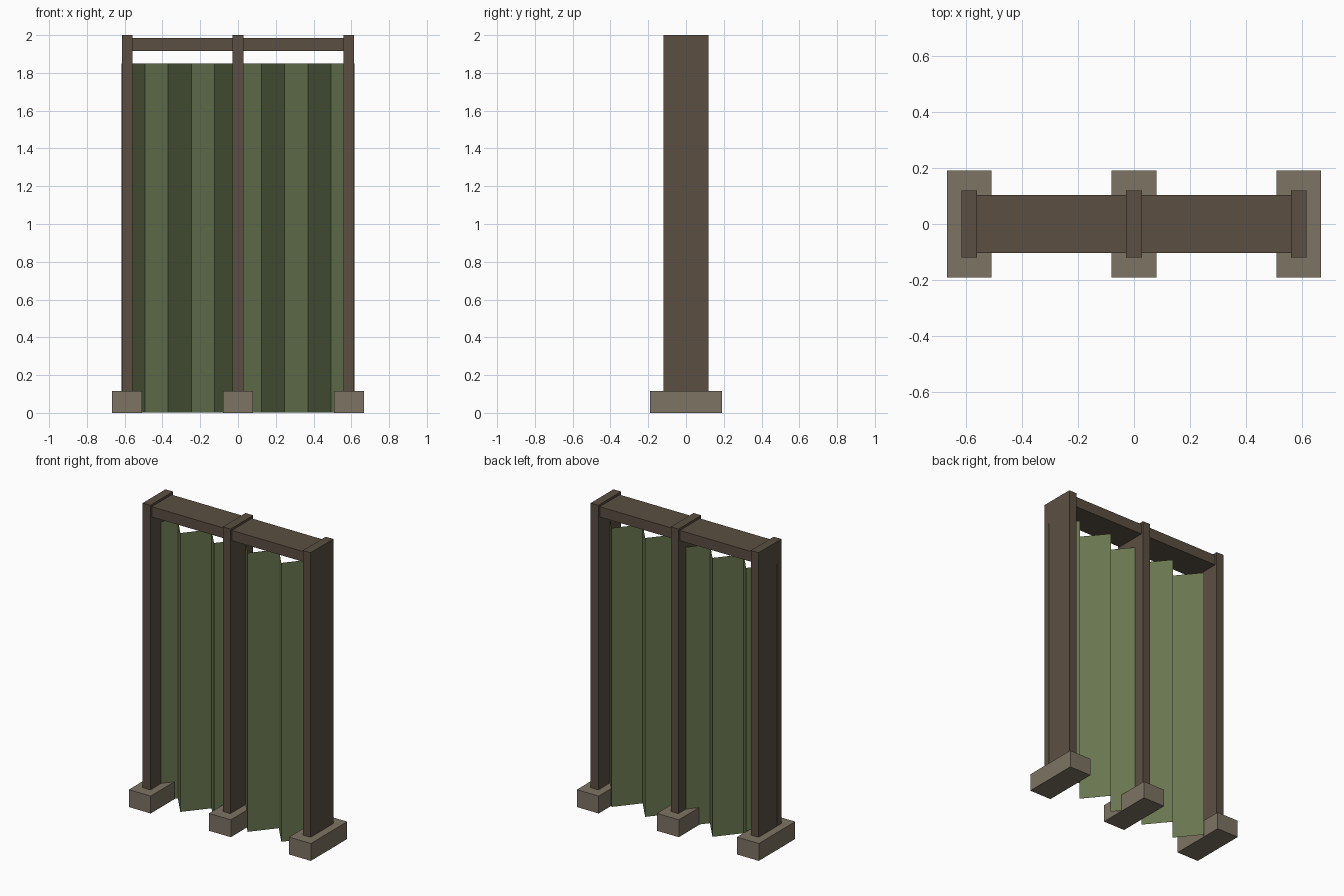
import bpy
import bmesh

cube = bpy.data.objects.get("Cube")
if cube:
    bpy.data.objects.remove(cube, do_unlink=True)


def make_material(name, rgb):
    mat = bpy.data.materials.new(name)
    mat.use_nodes = True
    colour = (*rgb, 1.0)
    mat.diffuse_color = colour
    bsdf = mat.node_tree.nodes["Principled BSDF"]
    bsdf.inputs["Base Color"].default_value = colour
    bsdf.inputs["Roughness"].default_value = 0.9
    return mat


wood = make_material("dark wood", (0.105, 0.078, 0.054))
stone = make_material("grey stone", (0.205, 0.172, 0.125))
cloth = make_material("olive cloth", (0.14, 0.18, 0.078))


def add_object(name, bm, mat):
    mesh = bpy.data.meshes.new(name)
    bm.to_mesh(mesh)
    bm.free()
    mesh.materials.append(mat)
    obj = bpy.data.objects.new(name, mesh)
    bpy.context.collection.objects.link(obj)
    return obj


def box(name, x, half_x, half_y, z0, z1, mat):
    bm = bmesh.new()
    bmesh.ops.create_cube(bm, size=2)
    bmesh.ops.scale(bm, vec=(half_x, half_y, (z1 - z0) / 2), verts=bm.verts)
    bmesh.ops.translate(bm, vec=(x, 0, (z0 + z1) / 2), verts=bm.verts)
    return add_object(name, bm, mat)


SPAN = 0.587       # distance from the centre to an end post
BASE_TOP = 0.115

# Three posts, each on a stone foot
for side, label in ((-1, "right"), (0, "middle"), (1, "left")):
    box(label + "_foot", side * SPAN, 0.08, 0.19, 0, BASE_TOP, stone)
    box(label + "_post", side * SPAN, 0.028, 0.119, BASE_TOP - 0.05, 2, wood)

# Flat top beam through the posts
box("top_beam", 0, SPAN, 0.104, 1.917, 1.985, wood)

# Folded curtain: one pleated sheet, its ends just showing through the end posts
PLEATS = 10
HALF_WIDTH = 0.6165
DEPTH = 0.075
bm = bmesh.new()
rows = []
for i in range(PLEATS + 1):
    x = -HALF_WIDTH + 2 * HALF_WIDTH * i / PLEATS
    y = DEPTH if i % 2 else -DEPTH
    rows.append([bm.verts.new((x, y, z)) for z in (0.003, 1.85)])
for a, b in zip(rows, rows[1:]):
    bm.faces.new((a[0], b[0], b[1], a[1]))
add_object("pleated_curtain", bm, cloth)
